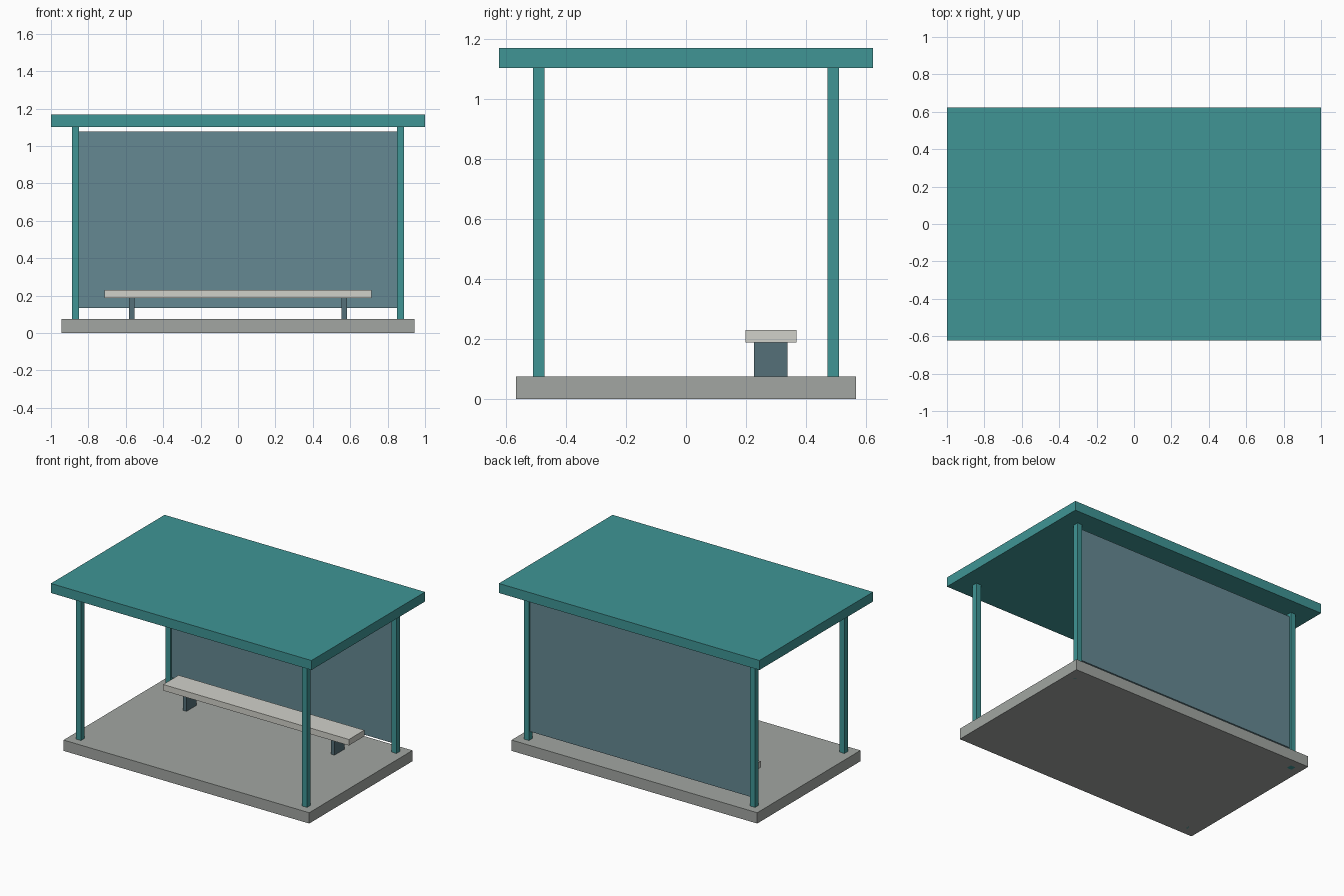
import bpy

if "Cube" in bpy.data.objects:
    bpy.data.objects.remove(bpy.data.objects["Cube"])


def material(name, rgb):
    m = bpy.data.materials.new(name)
    m.diffuse_color = (*rgb, 1.0)
    m.use_nodes = True
    m.node_tree.nodes["Principled BSDF"].inputs["Base Color"].default_value = m.diffuse_color
    return m


TEAL = material("teal_paint", (0.05, 0.30, 0.30))
GLASS = material("blue_grey_panel", (0.13, 0.25, 0.29))
STEEL = material("dark_steel", (0.09, 0.16, 0.19))
CONCRETE = material("concrete", (0.36, 0.38, 0.36))
PALE = material("pale_bench", (0.64, 0.64, 0.59))


def box(name, x, y, z, mat):
    """Axis-aligned box from (min, max) ranges."""
    spans = (x, y, z)
    bpy.ops.mesh.primitive_cube_add(size=1, location=[(a + b) / 2 for a, b in spans])
    ob = bpy.context.object
    ob.name = name
    ob.scale = [b - a for a, b in spans]
    bpy.ops.object.transform_apply(location=False, rotation=False, scale=True)
    ob.data.materials.append(mat)
    return ob


# Ground slab and flat roof
box("base_slab", (-0.943, 0.943), (-0.566, 0.566), (0, 0.075), CONCRETE)
box("roof", (-1, 1), (-0.623, 0.623), (1.102, 1.168), TEAL)

# Four corner posts, set through the slab
POST_X, POST_Y, HALF = 0.868, 0.49, 0.019
for side, sx in (("left", -1), ("right", 1)):
    for end, sy in (("front", -1), ("back", 1)):
        cx, cy = sx * POST_X, sy * POST_Y
        box(f"{end}_{side}_post", (cx - HALF, cx + HALF), (cy - HALF, cy + HALF),
            (0, 1.11), TEAL)

# Back wall panel between the rear posts
box("back_panel", (-0.855, 0.855), (0.482, 0.498), (0.133, 1.077), GLASS)

# Bench seat and its two supports
box("bench_seat", (-0.713, 0.713), (0.198, 0.367), (0.188, 0.23), PALE)
for side, sx in (("left", -1), ("right", 1)):
    cx = sx * 0.568
    box(f"bench_{side}_leg", (cx - 0.014, cx + 0.014), (0.227, 0.338), (0.07, 0.19), STEEL)
